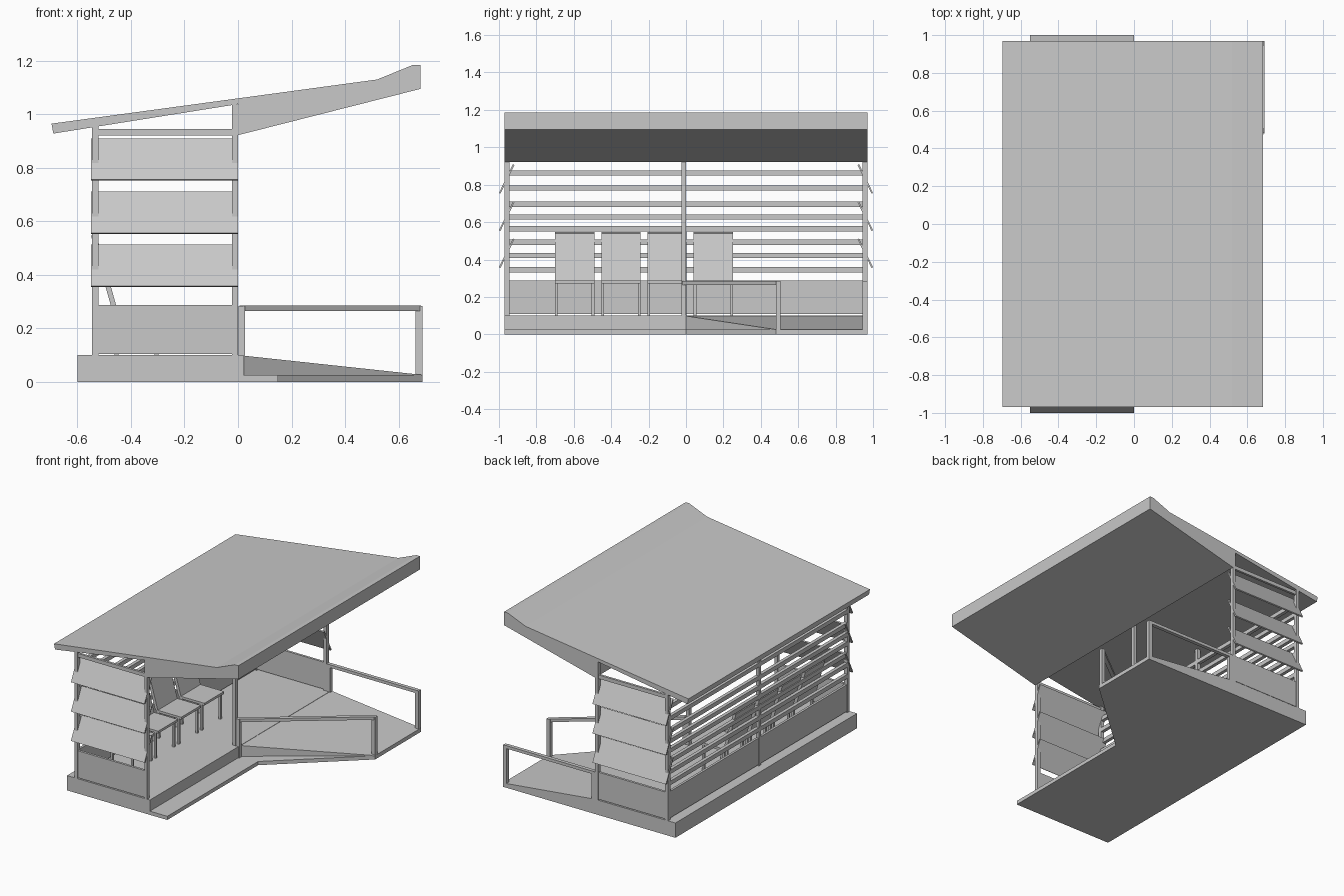
import bpy, bmesh
from mathutils import Vector

cube = bpy.data.objects.get("Cube")
if cube:
    bpy.data.objects.remove(cube, do_unlink=True)

grey = bpy.data.materials.new("plain grey")
grey.use_nodes = True
colour = (0.58, 0.58, 0.58, 1)
grey.diffuse_color = colour
grey.node_tree.nodes["Principled BSDF"].inputs["Base Color"].default_value = colour


def finish(name, bm):
    bmesh.ops.recalc_face_normals(bm, faces=bm.faces)
    mesh = bpy.data.meshes.new(name)
    bm.to_mesh(mesh)
    bm.free()
    mesh.materials.append(grey)
    obj = bpy.data.objects.new(name, mesh)
    bpy.context.collection.objects.link(obj)
    return obj


def extrude(name, points, direction):
    """Solid from a planar outline of 3D points, pushed along a direction."""
    bm = bmesh.new()
    face = bm.faces.new([bm.verts.new(p) for p in points])
    new = bmesh.ops.extrude_face_region(bm, geom=[face])["geom"]
    verts = [v for v in new if isinstance(v, bmesh.types.BMVert)]
    bmesh.ops.translate(bm, verts=verts, vec=direction)
    return finish(name, bm)


def box(name, x, y, z):
    outline = [(x[0], y[0], z[0]), (x[1], y[0], z[0]),
               (x[1], y[1], z[0]), (x[0], y[1], z[0])]
    return extrude(name, outline, (0, 0, z[1] - z[0]))


def along_y(name, profile, y0, y1):
    return extrude(name, [(x, y0, z) for x, z in profile], (0, y1 - y0, 0))


W = 0.97           # half length of the shelter
T = 0.025          # timber thickness
FLOOR = 0.1
BACK = (-0.545, -0.522)
FRONT = (-0.022, 0.0)

# Ground slab with the angled corner, and the raised floor
slab = [(-0.6, -W), (0.15, -W), (0.15, 0), (0.69, 0.48), (0.69, W), (-0.6, W)]
extrude("ground_slab", [(x, y, 0) for x, y in slab], (0, 0, T))
box("floor_plinth", (-0.6, 0.02), (-W, W), (0, FLOOR))

# Sloping ramp
ramp = extrude("ramp", [(0.02, 0, 0.01), (0.69, 0.48, 0.01),
                        (0.69, W, 0.01), (0.02, W, 0.01)], (0, 0, 0.05))
for v in ramp.data.vertices:
    if v.co.z > 0.03:
        v.co.z = FLOOR - 0.002 if v.co.x < 0.1 else T + 0.001

# Roof with deep wedge canopy and upturned lip
roof = [(-0.697, 0.965), (0.52, 1.13), (0.655, 1.185), (0.682, 1.185),
        (0.682, 1.095), (0, 0.922), (0, 1.038), (-0.69, 0.928)]
along_y("roof", roof, -W, W)

# Posts
for y in (-W, -0.025, W - T):
    box("back_post", BACK, (y, y + T), (FLOOR, 0.955))
    box("front_post", FRONT, (y, y + T), (FLOOR, 1.037))

# Back wall: low panel and horizontal slats
box("back_panel", (-0.542, -0.526), (-W + T, W - T), (0.108, 0.288))
for z in (0.345, 0.421, 0.493, 0.565, 0.628, 0.695, 0.783, 0.862):
    box("back_slat", BACK, (-W + T, W - T), (z - 0.014, z + 0.014))

# End walls: low panel, top rail and three tilted louvres on each side
for s in (-1, 1):
    inner, outer = sorted((s * (W - 0.02), s * (W - 0.004)))
    box("end_panel", (BACK[1], FRONT[0]), (inner, outer), (0.105, 0.287))
    box("end_top_rail", (BACK[1], FRONT[0]), (inner, outer), (0.92, 0.945))
    for z in (0.355, 0.553, 0.752):
        section = [(0.992, z), (1.0, z + 0.004), (0.925, z + 0.158), (0.917, z + 0.154)]
        extrude("louvre", [(-0.55, s * y, h) for y, h in section], (0.55, 0, 0))

# Row of four chairs
for i in range(4):
    y = -0.595 + i * 0.247
    a, b = y - 0.105, y + 0.105
    box("chair_seat", (-0.47, -0.28), (a, b), (0.272, 0.288))
    along_y("chair_back", [(-0.475, 0.285), (-0.455, 0.285),
                           (-0.527, 0.54), (-0.55, 0.548)], a, b)
    for x in (-0.462, -0.312):
        for ly in (a, b - 0.014):
            box("chair_leg", (x, x + 0.015), (ly, ly + 0.014), (FLOOR, 0.273))

# Ramp handrails, each a beam on two posts
for start, end in (((0.014, -0.012), (0.676, 0.494)), ((0.014, W - 0.0125), (0.676, W - 0.0125))):
    p, q = Vector((*start, 0.265)), Vector((*end, 0.265))
    side = (q - p).normalized().cross(Vector((0, 0, 1))) * 0.0125
    extrude("handrail", [p - side, q - side, q + side, p + side], (0, 0, 0.02))
    for x, y in (start, end):
        box("handrail_post", (x - 0.013, x + 0.013), (y - 0.0125, y + 0.0125), (0.02, 0.284))
